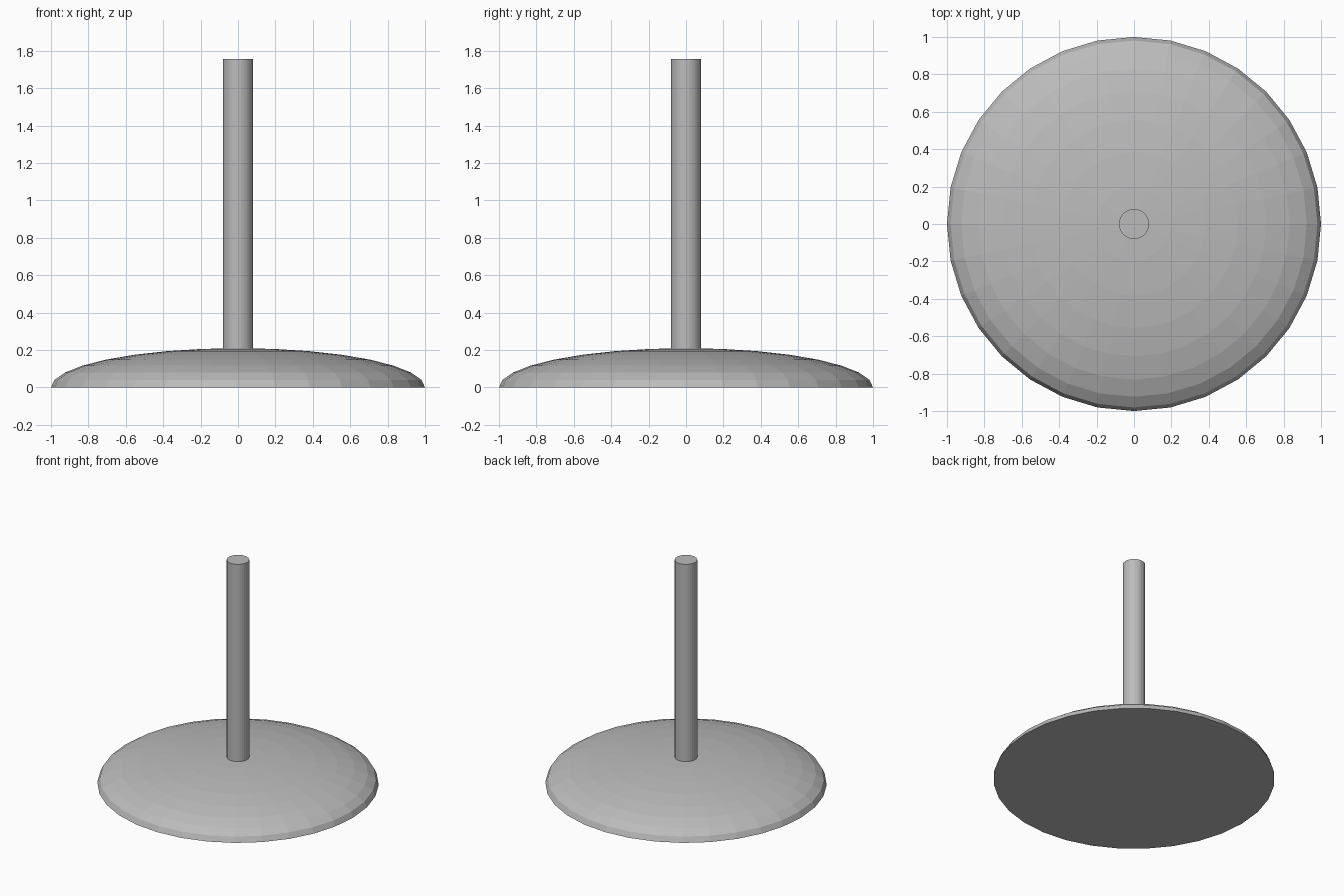
import bpy, bmesh, math

if "Cube" in bpy.data.objects:
    bpy.data.objects.remove(bpy.data.objects["Cube"])

grey = bpy.data.materials.new("plain_grey")
grey.diffuse_color = (0.5, 0.5, 0.5, 1)
grey.use_nodes = True
grey.node_tree.nodes["Principled BSDF"].inputs["Base Color"].default_value = grey.diffuse_color


def add_object(name, bm):
    bmesh.ops.recalc_face_normals(bm, faces=bm.faces)
    mesh = bpy.data.meshes.new(name)
    bm.to_mesh(mesh)
    bm.free()
    mesh.materials.append(grey)
    obj = bpy.data.objects.new(name, mesh)
    bpy.context.collection.objects.link(obj)
    return obj


# Domed base: flattened upper half of a faceted sphere, closed underneath
bm = bmesh.new()
bmesh.ops.create_uvsphere(bm, u_segments=32, v_segments=16, radius=1)
bmesh.ops.delete(bm, geom=[v for v in bm.verts if v.co.z < -0.01], context='VERTS')
bmesh.ops.holes_fill(bm, edges=[e for e in bm.edges if e.is_boundary], sides=0)
bmesh.ops.scale(bm, vec=(1, 1, 0.21), verts=bm.verts)
add_object("domed_base", bm)

# Upright pole, sunk slightly into the dome
bottom, top = 0.19, 1.755
bm = bmesh.new()
bmesh.ops.create_cone(bm, cap_ends=True, segments=32, radius1=0.08, radius2=0.08,
                      depth=top - bottom)
bmesh.ops.translate(bm, vec=(0, 0, (top + bottom) / 2), verts=bm.verts)
add_object("pole", bm)
